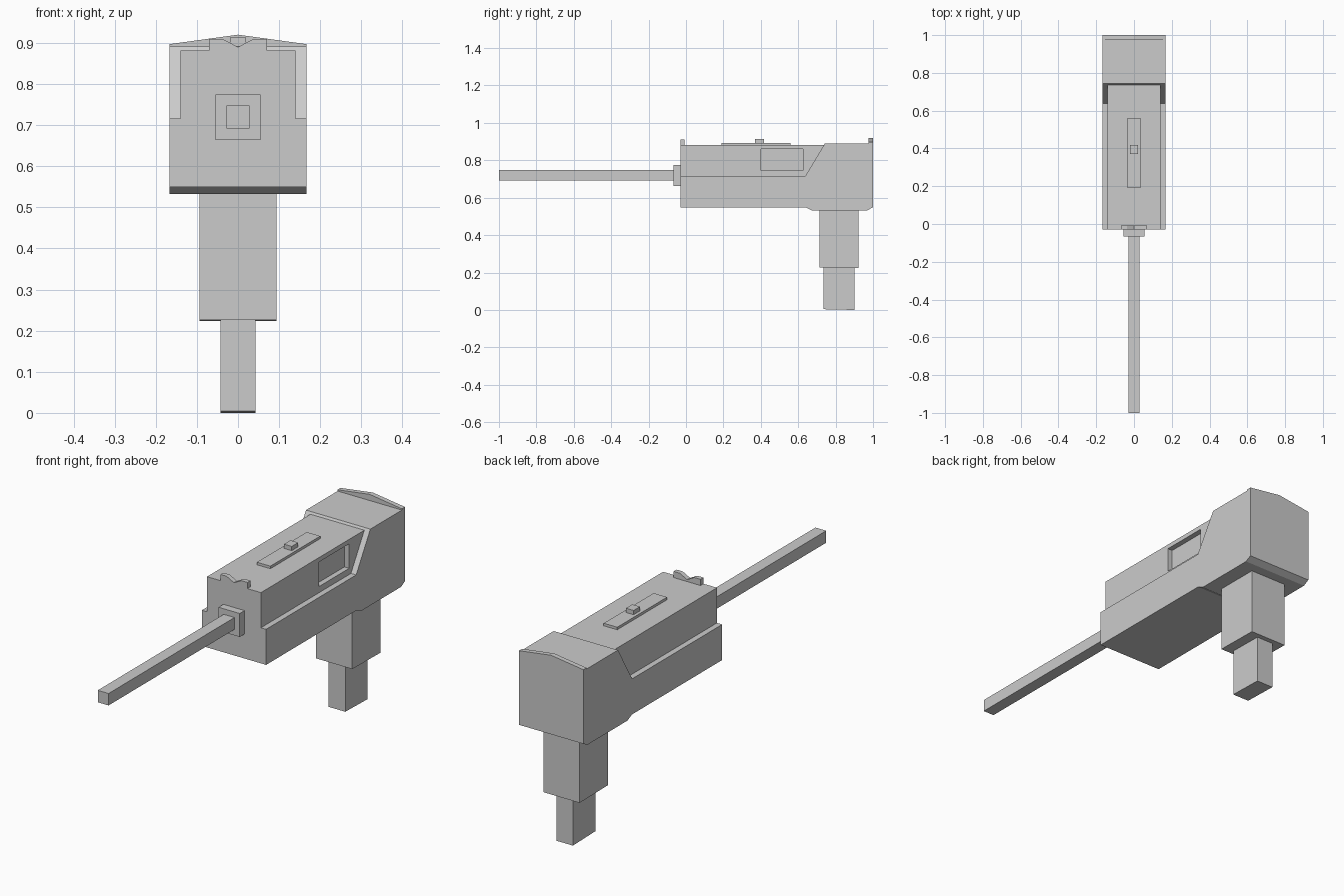
import bpy, bmesh

if "Cube" in bpy.data.objects:
    bpy.data.objects.remove(bpy.data.objects["Cube"])


def prism(name, profile, axis, lo, hi):
    """Extrude a 2D profile: axis 'X' takes (y, z) points, axis 'Y' takes (x, z) points."""
    def place(p, d):
        return (d, p[0], p[1]) if axis == 'X' else (p[0], d, p[1])
    bm = bmesh.new()
    face = bm.faces.new([bm.verts.new(place(p, lo)) for p in profile])
    ext = bmesh.ops.extrude_face_region(bm, geom=[face])
    step = (hi - lo, 0, 0) if axis == 'X' else (0, hi - lo, 0)
    moved = [g for g in ext['geom'] if isinstance(g, bmesh.types.BMVert)]
    bmesh.ops.translate(bm, verts=moved, vec=step)
    bmesh.ops.recalc_face_normals(bm, faces=bm.faces)
    mesh = bpy.data.meshes.new(name)
    bm.to_mesh(mesh)
    bm.free()
    ob = bpy.data.objects.new(name, mesh)
    bpy.context.collection.objects.link(ob)
    return ob


def box(name, x0, x1, y0, y1, z0, z1):
    return prism(name, [(y0, z0), (y1, z0), (y1, z1), (y0, z1)], 'X', x0, x1)


# Wide lower receiver with raised, sloped rear block
W = 0.167
prism("lower_receiver", [(-0.03, 0.549), (0.64, 0.549), (0.672, 0.533), (0.97, 0.533),
                         (1.0, 0.549), (1.0, 0.891), (0.743, 0.891), (0.638, 0.716),
                         (-0.03, 0.716)], 'X', -W, W)

# Narrow upper receiver, with a recessed port on the right side only
upper = prism("upper_receiver", [(-0.03, 0.716), (0.638, 0.716), (0.737, 0.881),
                                 (-0.03, 0.881)], 'X', -0.14, 0.14)
cutter = box("port_cutter", 0.115, 0.2, 0.4, 0.625, 0.745, 0.86)
cutter.hide_render = True
cutter.hide_viewport = True
cut = upper.modifiers.new("port", 'BOOLEAN')
cut.operation = 'DIFFERENCE'
cut.solver = 'EXACT'
cut.object = cutter

# Rear ridge with a low peak
prism("rear_ridge", [(-W, 0.891), (W, 0.891), (W, 0.897), (0, 0.92), (-W, 0.897)],
      'Y', 0.977, 1.0)

# Front sight with a V notch
prism("front_sight", [(-0.07, 0.881), (0.07, 0.881), (0.07, 0.91), (0.038, 0.91),
                      (0, 0.89), (-0.038, 0.91), (-0.07, 0.91)], 'Y', -0.03, -0.008)

# Sliding top strip and cocking knob
box("top_strip", -0.035, 0.035, 0.19, 0.56, 0.881, 0.893)
box("cocking_knob", -0.02, 0.02, 0.37, 0.417, 0.893, 0.913)

# Barrel and collar
box("barrel_collar", -0.055, 0.055, -0.066, -0.03, 0.664, 0.774)
box("barrel", -0.028, 0.028, -1.0, -0.066, 0.692, 0.748)

# Grip and magazine, undersides very slightly tilted
prism("grip", [(0.713, 0.226), (0.923, 0.223), (0.923, 0.533), (0.713, 0.533)],
      'X', -0.094, 0.094)
prism("magazine", [(0.734, 0.004), (0.9, 0.0), (0.9, 0.224), (0.734, 0.226)],
      'X', -0.043, 0.043)
